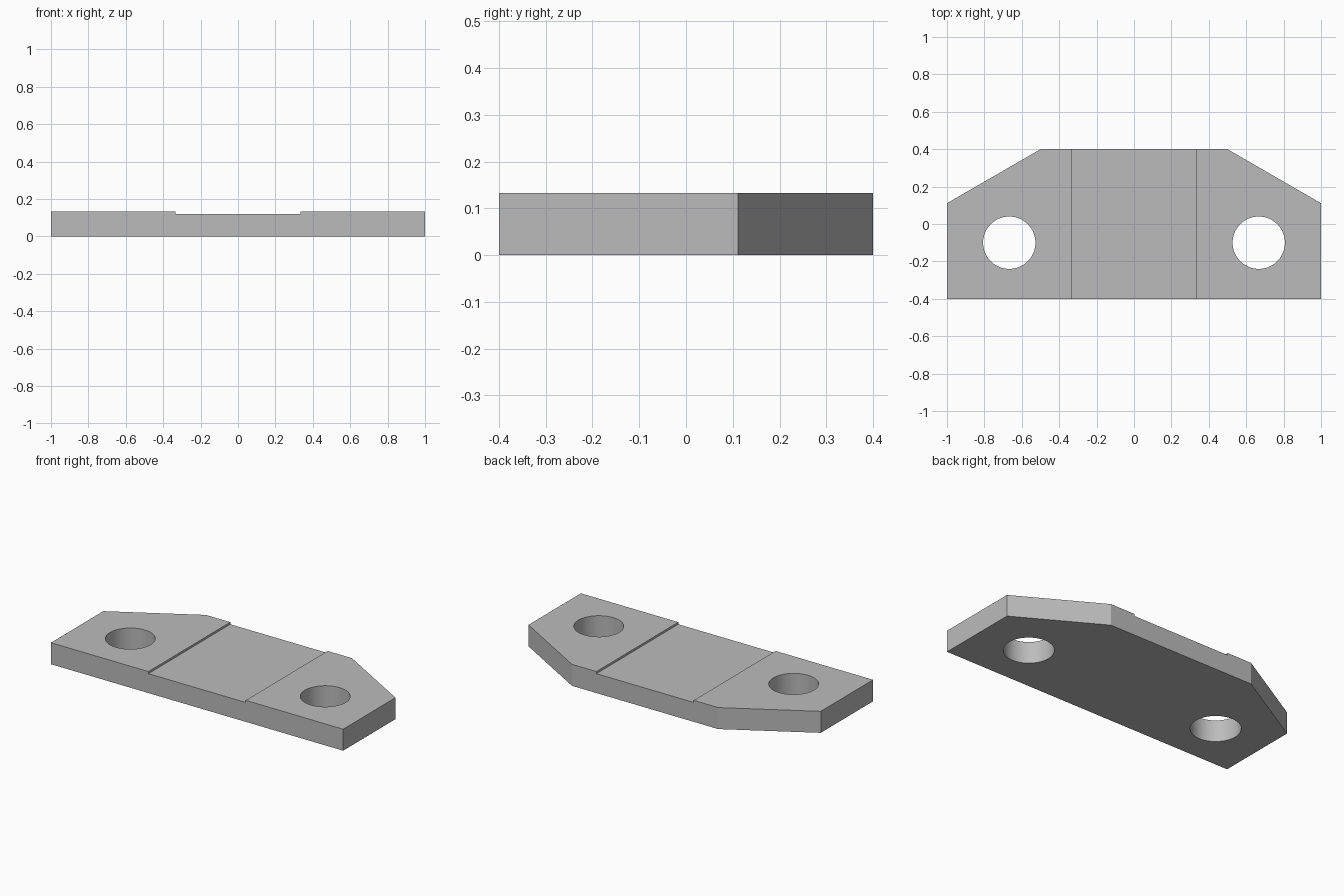
import bpy
import bmesh
from math import radians

cube = bpy.data.objects.get("Cube")
if cube:
    bpy.data.objects.remove(cube, do_unlink=True)

THICKNESS = 0.133
RECESS_Z = 0.12
RECESS_HALF = 0.333
HOLE_X, HOLE_Y, HOLE_R = 0.667, -0.1, 0.14

grey = bpy.data.materials.new("light_grey")
grey.use_nodes = True
colour = (0.5, 0.5, 0.5, 1)
grey.diffuse_color = colour
grey.node_tree.nodes["Principled BSDF"].inputs["Base Color"].default_value = colour


def activate(obj):
    bpy.ops.object.select_all(action="DESELECT")
    obj.select_set(True)
    bpy.context.view_layer.objects.active = obj


def cut(target, cutter):
    """Subtract the active primitive from the target and discard it."""
    cutter.data.materials.append(grey)
    cutter.hide_render = True
    activate(target)
    mod = target.modifiers.new("cut", "BOOLEAN")
    mod.operation = "DIFFERENCE"
    mod.solver = "EXACT"
    mod.object = cutter
    bpy.ops.object.modifier_apply(modifier=mod.name)
    bpy.data.objects.remove(cutter, do_unlink=True)


# Plate: mirrored outline with chamfered back corners, extruded upwards
half = [(1, -0.4), (1, 0.111), (0.5, 0.4)]
outline = half + [(-x, y) for x, y in reversed(half)]
bm = bmesh.new()
base = bm.faces.new([bm.verts.new((x, y, 0)) for x, y in outline])
top = bmesh.ops.extrude_face_region(bm, geom=[base])["geom"]
bmesh.ops.translate(bm, vec=(0, 0, THICKNESS),
                    verts=[v for v in top if isinstance(v, bmesh.types.BMVert)])
bmesh.ops.recalc_face_normals(bm, faces=bm.faces)
mesh = bpy.data.meshes.new("mounting_plate")
bm.to_mesh(mesh)
bm.free()
mesh.materials.append(grey)
plate = bpy.data.objects.new("mounting_plate", mesh)
bpy.context.collection.objects.link(plate)

# Shallow recess across the middle of the top
bpy.ops.mesh.primitive_cube_add(size=1, location=(0, 0, RECESS_Z + 0.1))
box = bpy.context.object
box.scale = (2 * RECESS_HALF, 1, 0.2)
cut(plate, box)

# Bolt holes
for side in (-1, 1):
    bpy.ops.mesh.primitive_cylinder_add(vertices=64, radius=HOLE_R, depth=0.5,
                                        location=(side * HOLE_X, HOLE_Y, 0.05))
    cut(plate, bpy.context.object)

activate(plate)
bpy.ops.object.shade_smooth_by_angle(angle=radians(25))
